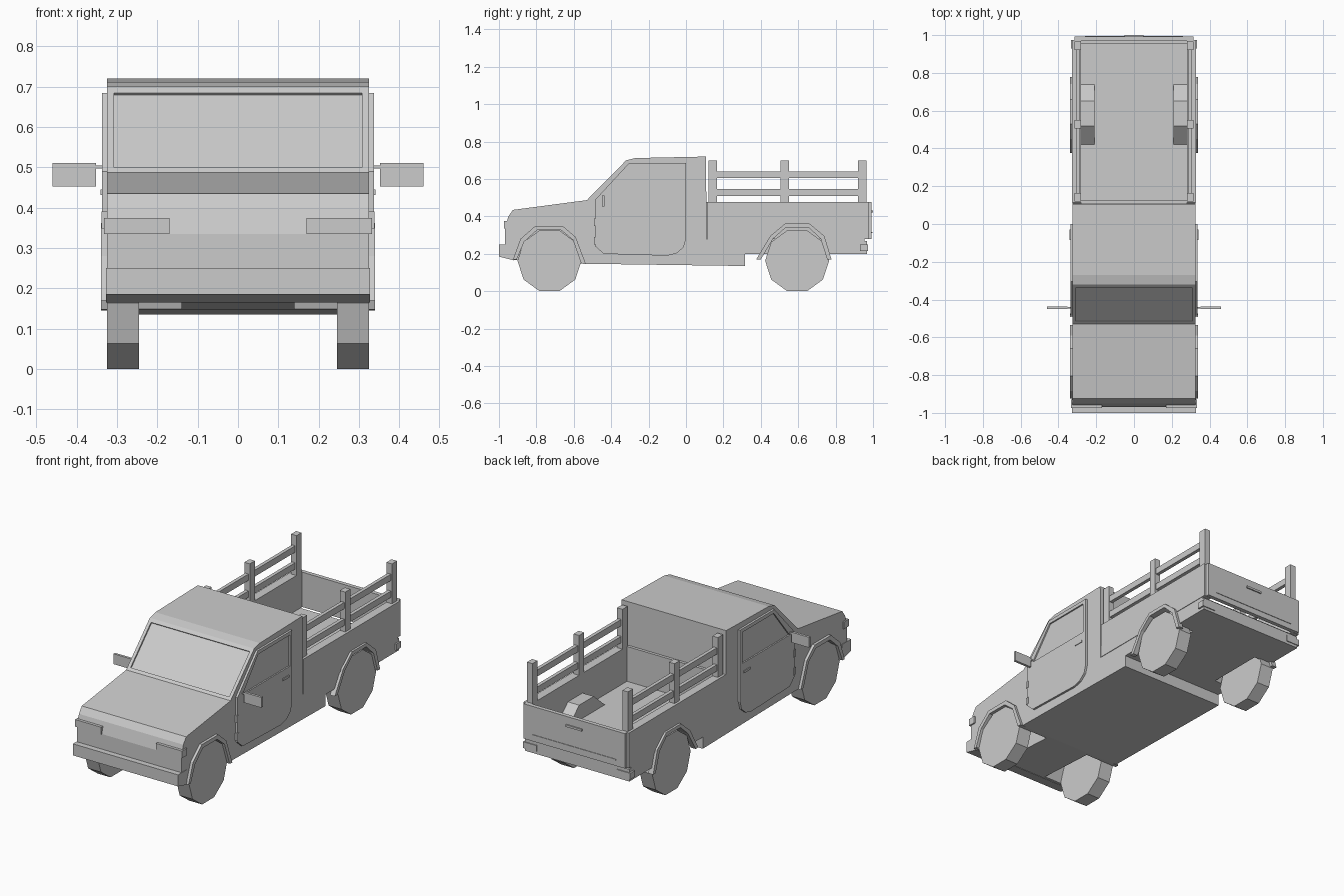
import bpy, bmesh, math


def prism(name, pts, x0, x1, mirror=False):
    """Extrude a (y, z) side profile from x0 to x1, optionally on both sides."""
    bm = bmesh.new()
    for s in ((1, -1) if mirror else (1,)):
        a = [bm.verts.new((s * x0, y, z)) for y, z in pts]
        b = [bm.verts.new((s * x1, y, z)) for y, z in pts]
        bm.faces.new(a)
        bm.faces.new(b[::-1])
        n = len(pts)
        for i in range(n):
            j = (i + 1) % n
            bm.faces.new((a[j], a[i], b[i], b[j]))
    bmesh.ops.recalc_face_normals(bm, faces=bm.faces)
    me = bpy.data.meshes.new(name)
    bm.to_mesh(me)
    bm.free()
    ob = bpy.data.objects.new(name, me)
    bpy.context.collection.objects.link(ob)
    return ob


def box(name, x0, x1, y0, y1, z0, z1, mirror=False):
    return prism(name, [(y0, z0), (y1, z0), (y1, z1), (y0, z1)], x0, x1, mirror)


def cut(ob, *cutters):
    for c in cutters:
        c.hide_render = True
        c.hide_set(True)
        m = ob.modifiers.new("cut", 'BOOLEAN')
        m.operation = 'DIFFERENCE'
        m.solver = 'EXACT'
        m.object = c


# Wheel arch outlines, inner and outer
front_in = [(-0.905, 0.17), (-0.865, 0.265), (-0.795, 0.328),
            (-0.67, 0.328), (-0.605, 0.275), (-0.56, 0.148)]
front_out = [(-0.925, 0.17), (-0.885, 0.28), (-0.805, 0.35),
             (-0.66, 0.35), (-0.59, 0.29), (-0.535, 0.145)]
rear_in = [(0.40, 0.17), (0.465, 0.28), (0.535, 0.342),
           (0.655, 0.342), (0.72, 0.28), (0.755, 0.17)]
rear_out = [(0.375, 0.17), (0.45, 0.295), (0.53, 0.362),
            (0.66, 0.362), (0.74, 0.295), (0.778, 0.17)]


def well(name, arch, x0):
    pts = [(arch[0][0], 0.0)] + arch + [(arch[-1][0], 0.0)]
    return prism(name, pts, x0, 0.4, True)


front_well = well("front_well_cutter", front_in, 0.14)
rear_well = well("rear_well_cutter", rear_in, 0.215)

# Cab, hood and chassis in one profile
body = prism("cab_body", [
    (-0.968, 0.335), (-0.968, 0.19), (-0.92, 0.167), (-0.54, 0.147),
    (0.315, 0.135), (0.315, 0.2), (0.955, 0.2), (0.955, 0.28), (0.11, 0.28),
    (0.107, 0.72), (-0.27, 0.712), (-0.32, 0.70), (-0.53, 0.487),
    (-0.925, 0.435), (-0.95, 0.40)], -0.325, 0.325)

# Recessed windscreen
screen = prism("windscreen_cutter", [
    (-0.54, 0.523), (-0.511, 0.494), (-0.329, 0.679), (-0.358, 0.708)],
    -0.307, 0.307)
cut(body, front_well, rear_well, screen)

# Wheel arch flares
for name, inner, outer in (("front_flare", front_in, front_out),
                           ("rear_flare", rear_in, rear_out)):
    prism(name, outer + inner[::-1], 0.31, 0.34, True)

# Ten-sided wheels
for name, cy in (("front_wheels", -0.73), ("rear_wheels", 0.594)):
    ring = [(cy + 0.171 * math.cos(math.radians(36 * i)),
             0.163 + 0.171 * math.sin(math.radians(36 * i))) for i in range(10)]
    prism(name, ring, 0.245, 0.325, True)

# Doors with recessed windows, handles and hinges
doors = prism("doors", [
    (-0.485, 0.24), (-0.44, 0.2), (-0.10, 0.19), (-0.05, 0.203),
    (-0.013, 0.235), (0.0, 0.28), (0.0, 0.685), (-0.305, 0.685),
    (-0.485, 0.49)], 0.315, 0.337, True)
window = prism("window_cutter", [
    (-0.44, 0.49), (-0.02, 0.49), (-0.02, 0.665), (-0.30, 0.665)],
    0.329, 0.4, True)
cut(doors, window)
box("door_handles", 0.33, 0.341, -0.085, -0.03, 0.432, 0.445, True)
for z in (0.25, 0.35):
    box("door_hinge", 0.32, 0.339, -0.492, -0.475, z, z + 0.04, True)

# Wing mirrors on short stalks
box("wing_mirrors", 0.352, 0.46, -0.45, -0.436, 0.453, 0.511, True)
box("mirror_stalks", 0.325, 0.36, -0.447, -0.439, 0.497, 0.505, True)

# Front bumper and wraparound headlights
prism("front_bumper", [(-1.0, 0.25), (-1.0, 0.185), (-0.92, 0.165),
                       (-0.92, 0.25)], -0.327, 0.327)
box("headlights", 0.17, 0.333, -0.973, -0.93, 0.335, 0.375, True)

# Cargo bed: side walls, front wall, tailgate, wheel housings
sides = box("bed_sides", 0.28, 0.328, 0.115, 0.975, 0.279, 0.476, True)
cut(sides, rear_well)
box("bed_front_wall", -0.28, 0.28, 0.108, 0.125, 0.279, 0.476)
box("tailgate", -0.315, 0.315, 0.97, 0.993, 0.28, 0.476)
box("tailgate_handle", -0.05, 0.05, 0.99, 1.0, 0.42, 0.432)
box("tailgate_trim", -0.26, 0.26, 0.99, 0.996, 0.312, 0.318)
prism("wheel_housings", [(0.42, 0.279), (0.52, 0.365), (0.65, 0.365),
                         (0.74, 0.279)], 0.21, 0.282, True)

# Rear bumper and lights
box("rear_bumper", -0.325, 0.325, 0.94, 0.968, 0.2, 0.268)
box("tail_lights", 0.25, 0.334, 0.93, 0.973, 0.215, 0.25, True)

# Stake posts and rails above the bed sides
for y in (0.12, 0.505, 0.92):
    box("stake_post", 0.28, 0.314, y, y + 0.045, 0.47, 0.70, True)
for z in (0.51, 0.605):
    box("stake_rail", 0.288, 0.308, 0.125, 0.96, z, z + 0.036, True)
